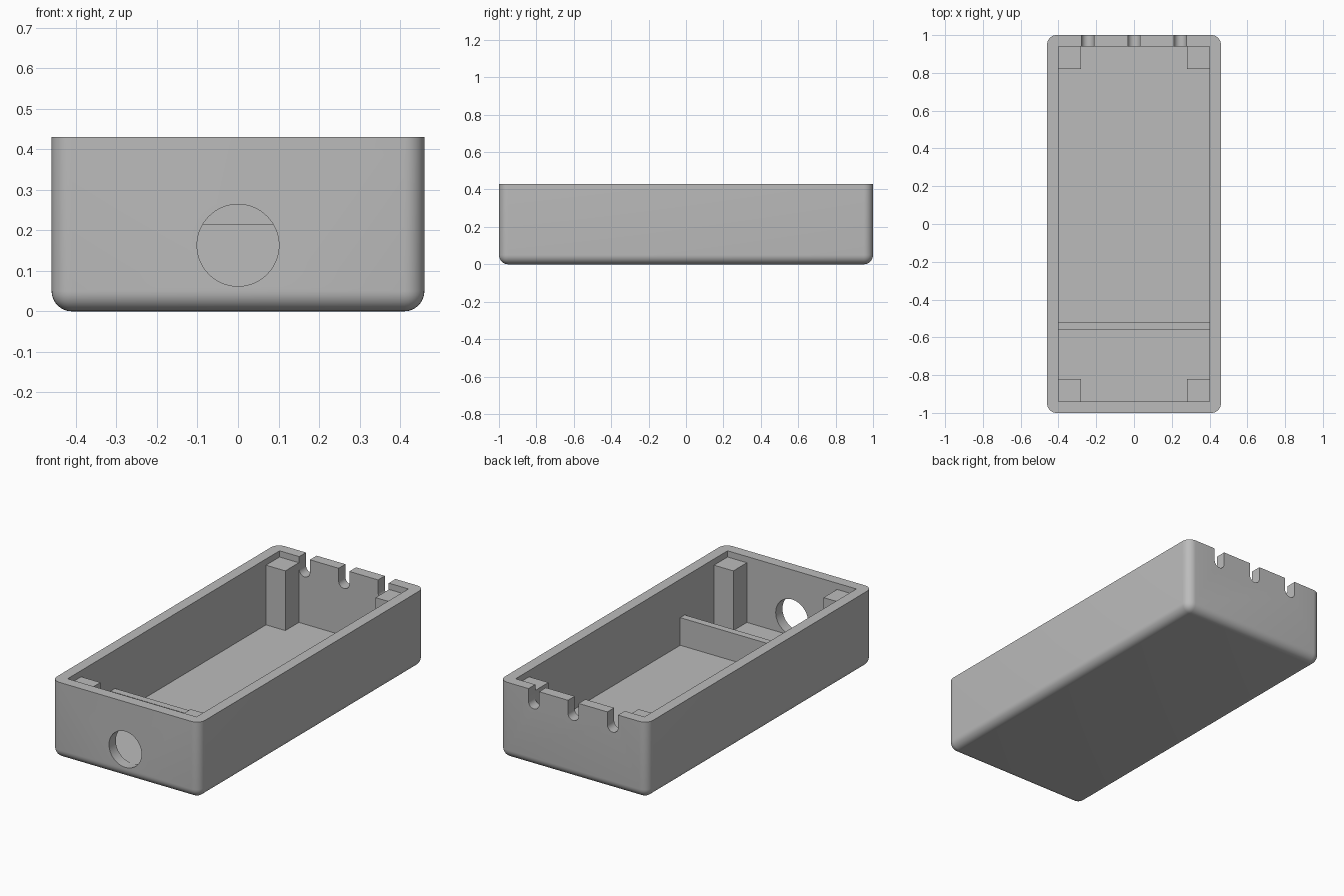
import bpy, bmesh
from math import sin, cos, pi, radians

if "Cube" in bpy.data.objects:
    bpy.data.objects.remove(bpy.data.objects["Cube"])

W, L, H = 0.46, 1.0, 0.43        # half width, half length, height
IW, IL, FLOOR = 0.40, 0.94, 0.06  # inner half sizes, floor height
ROUND = 0.05

grey = bpy.data.materials.new("plastic_grey")
grey.use_nodes = True
colour = (0.5, 0.5, 0.5, 1)
grey.diffuse_color = colour
grey.node_tree.nodes["Principled BSDF"].inputs["Base Color"].default_value = colour


def finish(name, bm):
    bmesh.ops.recalc_face_normals(bm, faces=bm.faces)
    mesh = bpy.data.meshes.new(name)
    bm.to_mesh(mesh)
    bm.free()
    mesh.materials.append(grey)
    obj = bpy.data.objects.new(name, mesh)
    bpy.context.collection.objects.link(obj)
    return obj


def block(name, x, y, z, rounded=0):
    """Box between (min, max) pairs; optionally round all but the top rim."""
    bm = bmesh.new()
    bmesh.ops.create_cube(bm, size=1)
    for v in bm.verts:
        v.co = [(a + b) / 2 + c * (b - a) for c, (a, b) in zip(v.co, (x, y, z))]
    if rounded:
        edges = [e for e in bm.edges if min(v.co.z for v in e.verts) < z[1] - 0.01]
        bmesh.ops.bevel(bm, geom=edges, offset=rounded, segments=8,
                        profile=0.5, affect='EDGES')
    return finish(name, bm)


def prism(name, profile, y0, y1):
    """Extrude an x-z outline along y."""
    bm = bmesh.new()
    face = bm.faces.new([bm.verts.new((x, y0, z)) for x, z in profile])
    out = bmesh.ops.extrude_face_region(bm, geom=[face])
    bmesh.ops.translate(bm, vec=(0, y1 - y0, 0),
                        verts=[v for v in out["geom"] if isinstance(v, bmesh.types.BMVert)])
    return finish(name, bm)


def arc(cx, cz, r, start, end, n):
    return [(cx + r * cos(start + (end - start) * i / n),
             cz + r * sin(start + (end - start) * i / n)) for i in range(n + 1)]


# Outer shell, rounded on the bottom and upright edges
shell = block("case_shell", (-W, W), (-L, L), (0, H), ROUND)

# Cutters: cavity, round cable hole in front, three U notches at the back
cutters = [block("cavity_cutter", (-IW, IW), (-IL, IL), (FLOOR, H + 0.1)),
           prism("hole_cutter", arc(0, 0.163, 0.101, 0, 2 * pi, 64)[:-1], -L - 0.1, -IL + 0.05)]
for x in (-0.245, 0, 0.245):
    outline = arc(x, 0.358, 0.033, pi, 2 * pi, 16)
    outline += [(x + 0.033, H + 0.1), (x - 0.033, H + 0.1)]
    cutters.append(prism("notch_cutter", outline, IL - 0.02, L + 0.1))

bpy.ops.object.select_all(action='DESELECT')
bpy.context.view_layer.objects.active = shell
shell.select_set(True)
for cutter in cutters:
    cutter.hide_render = True
    mod = shell.modifiers.new("cut", 'BOOLEAN')
    mod.operation, mod.solver, mod.object = 'DIFFERENCE', 'EXACT', cutter
    bpy.ops.object.modifier_apply(modifier=mod.name)
    bpy.data.objects.remove(cutter)
bpy.ops.object.shade_smooth_by_angle(angle=radians(30))

# Corner posts, set a little into the walls and floor
SINK = 0.01
for sx, side in ((1, "left"), (-1, "right")):
    for sy, end in ((-1, "front"), (1, "back")):
        block(f"{end}_{side}_post",
              sorted((sx * (IW - 0.12), sx * (IW + SINK))),
              sorted((sy * (IL - 0.12), sy * (IL + SINK))),
              (FLOOR - SINK, 0.395))

# Low divider wall across the inside
block("divider", (-IW - SINK, IW + SINK), (-0.56, -0.52), (FLOOR - SINK, 0.215))
